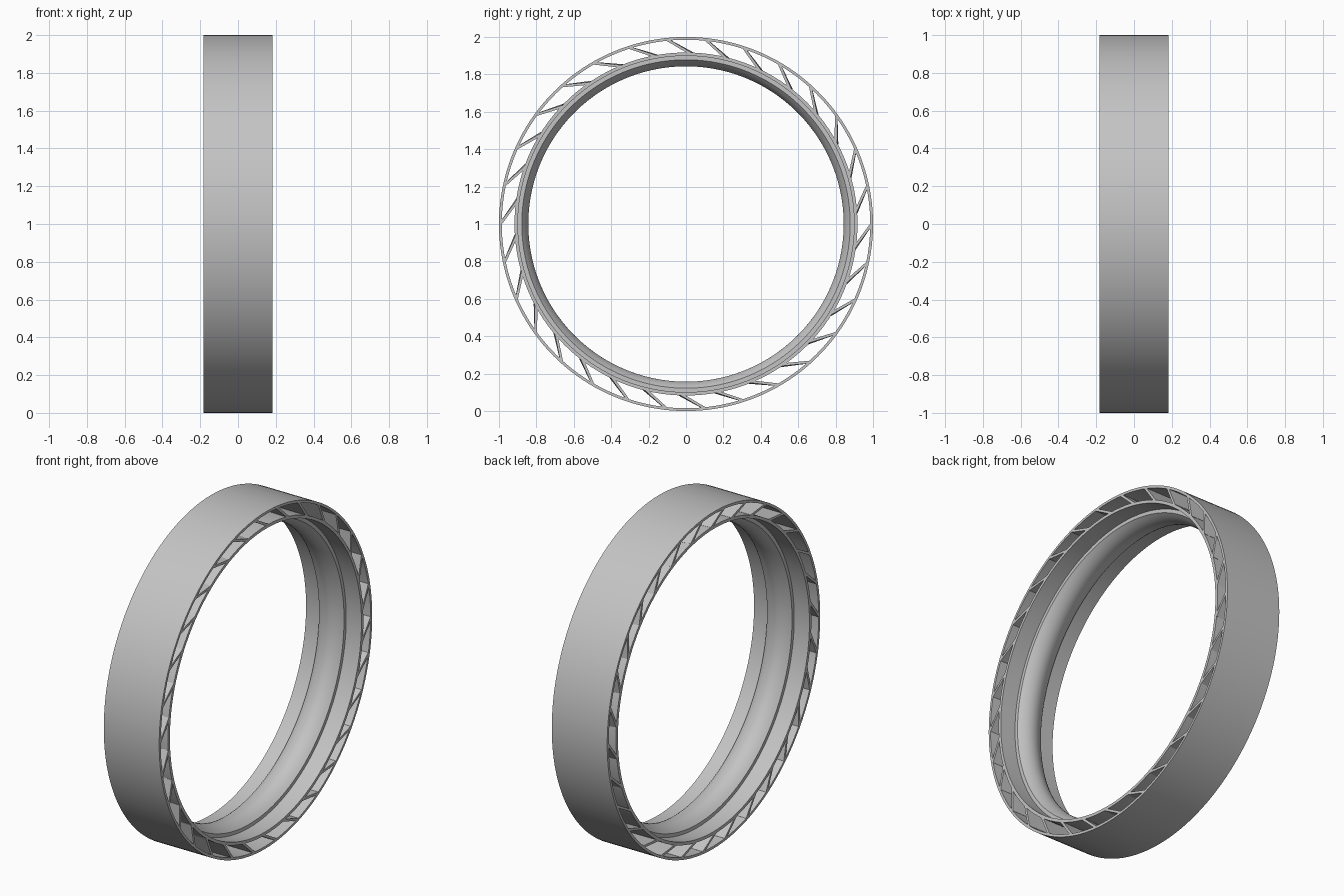
import bpy, bmesh, math
from mathutils import Vector

old = bpy.data.objects.get("Cube")
if old:
    bpy.data.objects.remove(old, do_unlink=True)

HALF = 0.182          # half width of the wheel
CENTRE = Vector((0, 0, 1))
VANES = 30

grey = bpy.data.materials.new("plain_grey")
grey.use_nodes = True
colour = (0.55, 0.55, 0.55, 1)
grey.diffuse_color = colour
grey.node_tree.nodes["Principled BSDF"].inputs["Base Color"].default_value = colour


def finish(bm, name):
    bmesh.ops.recalc_face_normals(bm, faces=bm.faces)
    mesh = bpy.data.meshes.new(name)
    bm.to_mesh(mesh)
    bm.free()
    mesh.materials.append(grey)
    ob = bpy.data.objects.new(name, mesh)
    ob.location = CENTRE
    bpy.context.collection.objects.link(ob)
    bpy.ops.object.select_all(action='DESELECT')
    ob.select_set(True)
    bpy.context.view_layer.objects.active = ob
    bpy.ops.object.shade_smooth_by_angle(angle=math.radians(25))
    return ob


def polar(x, radius, angle):
    """Point on the wheel; angle runs clockwise from the top as seen from +x."""
    return Vector((x, radius * math.sin(angle), radius * math.cos(angle)))


def revolve(name, profile, segments=160):
    """Turn a closed (x, radius) profile about the wheel axle."""
    bm = bmesh.new()
    rings = [[bm.verts.new(polar(x, r, math.tau * i / segments)) for x, r in profile]
             for i in range(segments)]
    n = len(profile)
    for i, ring in enumerate(rings):
        after = rings[(i + 1) % segments]
        for j in range(n):
            k = (j + 1) % n
            bm.faces.new((ring[j], ring[k], after[k], after[j]))
    return finish(bm, name)


# Thin outer tread band
revolve("outer_band", [(-HALF, 1), (HALF, 1), (HALF, 0.985), (-HALF, 0.985)])

# Inner rim: straight lips, a small step, then a rounded inward bulge
STEP = 0.082
bulge = []
for i in range(13):
    t = 1 - i / 6
    bulge.append((STEP * t, 0.843 + 0.035 * t * t))
revolve("inner_rim", [(-HALF, 0.917), (HALF, 0.917), (HALF, 0.899), (STEP, 0.899)]
        + bulge + [(-STEP, 0.899), (-HALF, 0.899)])

# Slanted spokes joining the rim to the band, bowed slightly across the width
bm = bmesh.new()
for v in range(VANES):
    outer_angle = math.tau * v / VANES + math.radians(6.2)
    sections = []
    for x, bow in ((-HALF, 0), (0, 0.8), (HALF, 0)):
        outer = polar(x, 0.99, outer_angle)
        inner = polar(x, 0.912, outer_angle + math.radians(7.3 + bow))
        side = (outer - inner).cross(Vector((1, 0, 0))).normalized() * 0.007
        sections.append([bm.verts.new(p) for p in
                         (outer + side, outer - side, inner - side, inner + side)])
    for a, b in zip(sections, sections[1:]):
        for j in range(4):
            k = (j + 1) % 4
            bm.faces.new((a[j], a[k], b[k], b[j]))
    bm.faces.new(sections[0])
    bm.faces.new(sections[-1])
finish(bm, "spokes")
